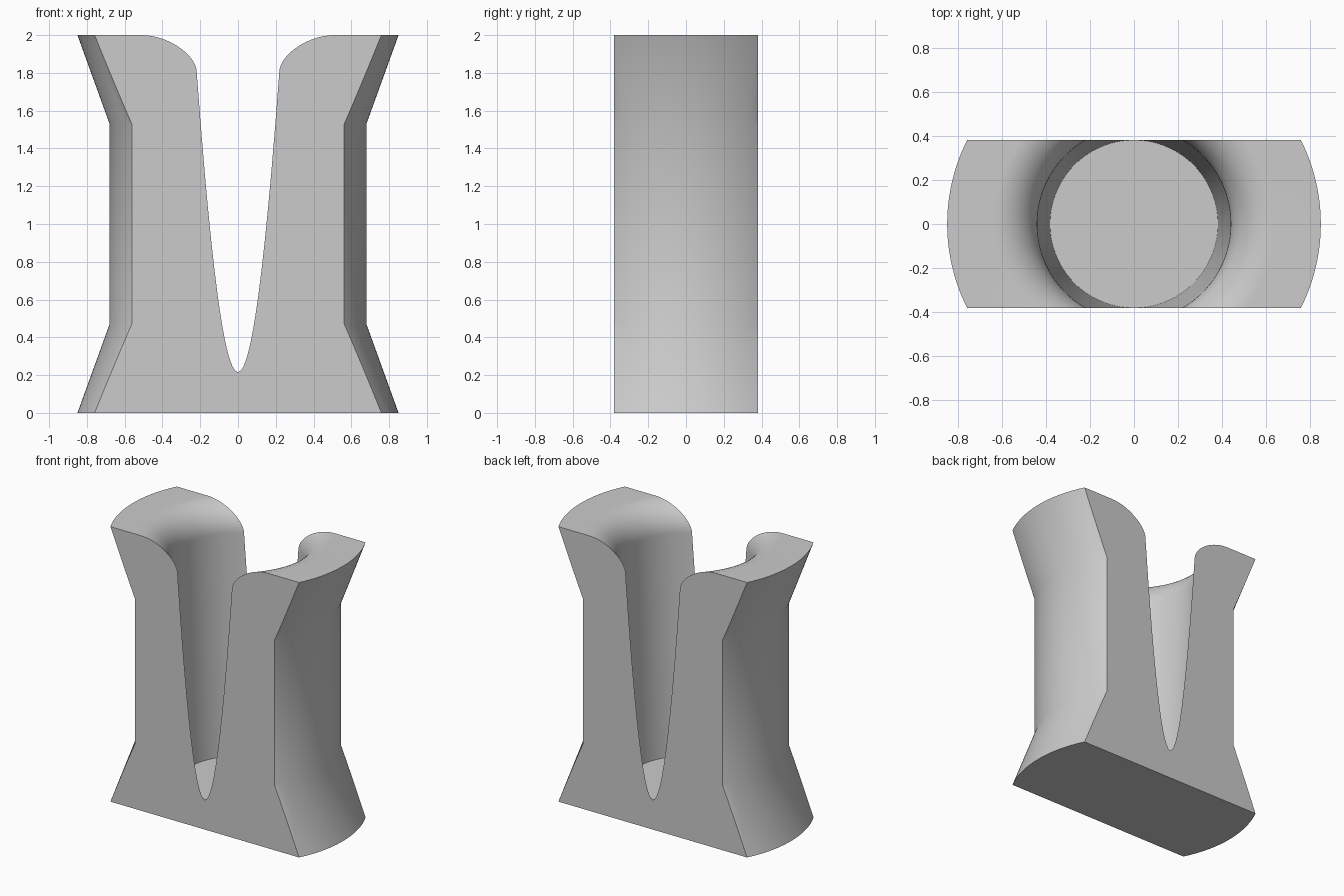
import bpy
import bmesh
import math

HALF_DEPTH = 0.382
SEGMENTS = 160
FILLET = 0.2

cube = bpy.data.objects.get("Cube")
if cube:
    bpy.data.objects.remove(cube, do_unlink=True)

# Material
grey = bpy.data.materials.new("plain grey")
grey.use_nodes = True
colour = (0.6, 0.6, 0.6, 1.0)
grey.diffuse_color = colour
grey.node_tree.nodes["Principled BSDF"].inputs["Base Color"].default_value = colour

# Half profile: flared outer wall, rounded rim, tapered bore, flat floor
profile = [(0, 0), (0.85, 0), (0.68, 0.47), (0.68, 1.53), (0.85, 2)]
for i in range(17):
    a = math.pi / 2 * (1 + i / 16)
    profile.append((0.64 + FILLET * math.cos(a), 1.8 + FILLET * math.sin(a)))
profile += [(0.3818, 0.21), (0, 0.21)]

# Turn the profile about the vertical axis
bm = bmesh.new()
verts = [bm.verts.new((r, 0, z)) for r, z in profile]
edges = [bm.edges.new(pair) for pair in zip(verts, verts[1:])]
bmesh.ops.spin(bm, geom=verts + edges, cent=(0, 0, 0), axis=(0, 0, 1),
               angle=2 * math.pi, steps=SEGMENTS)
bmesh.ops.remove_doubles(bm, verts=bm.verts[:], dist=0.00005)

# Slice off the front and back, and cap each cut with a flat face
for side in (-1, 1):
    cut = bmesh.ops.bisect_plane(
        bm, geom=bm.verts[:] + bm.edges[:] + bm.faces[:], dist=0.000001,
        plane_co=(0, side * HALF_DEPTH, 0), plane_no=(0, side, 0), clear_outer=True)
    rim = [e for e in cut["geom_cut"] if isinstance(e, bmesh.types.BMEdge)]
    bmesh.ops.holes_fill(bm, edges=rim, sides=0)
bmesh.ops.recalc_face_normals(bm, faces=bm.faces[:])

mesh = bpy.data.meshes.new("slotted_holder")
bm.to_mesh(mesh)
bm.free()
mesh.materials.append(grey)
holder = bpy.data.objects.new("slotted_holder", mesh)
bpy.context.collection.objects.link(holder)

# Smooth the turned walls, keep the cut edges crisp
bpy.ops.object.select_all(action="DESELECT")
holder.select_set(True)
bpy.context.view_layer.objects.active = holder
bpy.ops.object.shade_smooth_by_angle(angle=math.radians(30))
